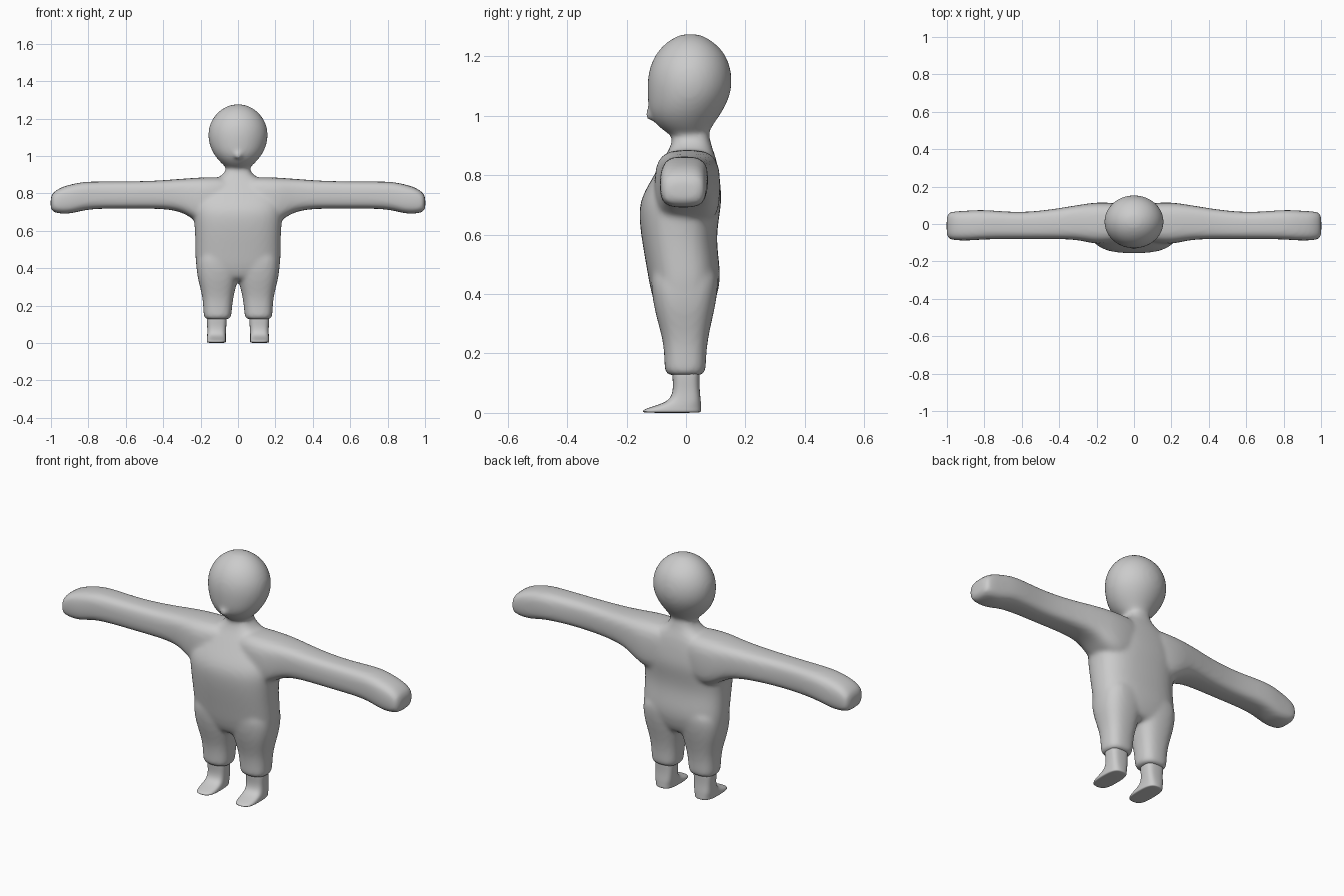
import bpy, bmesh, math
from mathutils import Vector

cube = bpy.data.objects.get("Cube")
if cube:
    bpy.data.objects.remove(cube, do_unlink=True)

grey = bpy.data.materials.new("plain grey")
grey.use_nodes = True
grey.diffuse_color = (0.6, 0.6, 0.6, 1)
grey.node_tree.nodes["Principled BSDF"].inputs["Base Color"].default_value = (0.6, 0.6, 0.6, 1)


def loft(name, sections, axis="z", power=2.4, sides=20):
    """Skin rounded sections (position, min u, max u, min v, max v) along an axis."""
    bm = bmesh.new()
    rings = []
    for pos, u0, u1, v0, v1 in sections:
        ring = []
        for i in range(sides):
            a = 2 * math.pi * i / sides
            c, s = math.cos(a), math.sin(a)
            u = (u0 + u1) / 2 + (u1 - u0) / 2 * math.copysign(abs(c) ** (2 / power), c)
            v = (v0 + v1) / 2 + (v1 - v0) / 2 * math.copysign(abs(s) ** (2 / power), s)
            ring.append(bm.verts.new((u, v, pos) if axis == "z" else (pos, u, v)))
        rings.append(ring)
    for low, high in zip(rings, rings[1:]):
        for i in range(sides):
            j = (i + 1) % sides
            bm.faces.new((low[i], low[j], high[j], high[i]))
    bm.faces.new(rings[0][::-1])
    bm.faces.new(rings[-1])
    bmesh.ops.recalc_face_normals(bm, faces=bm.faces)
    mesh = bpy.data.meshes.new(name)
    bm.to_mesh(mesh)
    bm.free()
    mesh.materials.append(grey)
    obj = bpy.data.objects.new(name, mesh)
    bpy.context.collection.objects.link(obj)
    return obj


def apply_all(obj):
    bpy.ops.object.select_all(action="DESELECT")
    obj.select_set(True)
    bpy.context.view_layer.objects.active = obj
    for mod in list(obj.modifiers):
        bpy.ops.object.modifier_apply(modifier=mod.name)


def rounded(obj, mirror=False):
    sub = obj.modifiers.new("round", "SUBSURF")
    sub.levels = sub.render_levels = 2
    if mirror:
        obj.modifiers.new("other side", "MIRROR").use_mirror_merge = False
    apply_all(obj)
    return obj


# Torso and neck: height, x range, y range
torso = rounded(loft("torso", [
    (z, -w, w, f, b) for z, w, f, b in [
        (0.33, 0.17, -0.08, 0.07), (0.36, 0.215, -0.105, 0.095),
        (0.42, 0.229, -0.122, 0.113), (0.48, 0.231, -0.132, 0.118),
        (0.58, 0.231, -0.15, 0.102), (0.66, 0.238, -0.16, 0.113),
        (0.72, 0.245, -0.156, 0.123), (0.79, 0.24, -0.115, 0.115),
        (0.85, 0.18, -0.08, 0.105), (0.885, 0.10, -0.058, 0.092),
        (0.92, 0.06, -0.045, 0.08), (0.98, 0.06, -0.045, 0.075)]], power=2.6))

# Head, narrowing to the chin
head = rounded(loft("head", [
    (z, -w, w, f, b) for z, w, f, b in [
        (0.92, 0.035, -0.03, 0.06), (0.94, 0.068, -0.062, 0.075),
        (0.97, 0.10, -0.103, 0.092), (1.01, 0.133, -0.127, 0.122),
        (1.06, 0.156, -0.131, 0.148), (1.11, 0.163, -0.133, 0.158),
        (1.16, 0.157, -0.126, 0.153), (1.21, 0.132, -0.104, 0.134),
        (1.25, 0.092, -0.066, 0.094), (1.272, 0.045, -0.025, 0.055),
        (1.276, 0.015, 0.0, 0.03)]], power=2))

# Nose
bpy.ops.mesh.primitive_uv_sphere_add(radius=0.022, location=(0, -0.117, 1.005))
nose = bpy.context.object
nose.name = "nose"
nose.data.materials.append(grey)

# Trouser legs
legs = rounded(loft("legs", [
    (0.125, 0.055, 0.165, -0.05, 0.045), (0.132, 0.038, 0.181, -0.07, 0.064),
    (0.15, 0.034, 0.185, -0.073, 0.068), (0.20, 0.03, 0.187, -0.074, 0.069),
    (0.25, 0.023, 0.192, -0.08, 0.075), (0.31, 0.008, 0.207, -0.097, 0.088),
    (0.37, -0.01, 0.222, -0.112, 0.102), (0.45, -0.01, 0.226, -0.122, 0.113),
    (0.5, 0.02, 0.2, -0.11, 0.10)], power=2.6), mirror=True)

# Arms with mitten hands: x, y range, z range
arms = rounded(loft("arms", [
    (0.0, -0.08, 0.10, 0.68, 0.885), (0.14, -0.11, 0.118, 0.62, 0.888),
    (0.22, -0.105, 0.115, 0.645, 0.885), (0.28, -0.09, 0.105, 0.69, 0.88),
    (0.35, -0.082, 0.094, 0.712, 0.875), (0.45, -0.081, 0.077, 0.718, 0.867),
    (0.6, -0.081, 0.062, 0.718, 0.864), (0.72, -0.081, 0.07, 0.718, 0.864),
    (0.82, -0.084, 0.077, 0.712, 0.864), (0.89, -0.09, 0.072, 0.69, 0.85),
    (0.95, -0.088, 0.069, 0.69, 0.832), (0.985, -0.083, 0.064, 0.698, 0.808),
    (1.003, -0.072, 0.054, 0.712, 0.785)], axis="x", power=3.2), mirror=True)

# Blend everything above the ankles into one smooth skin
bpy.ops.object.select_all(action="DESELECT")
for part in (torso, head, nose, legs, arms):
    part.select_set(True)
bpy.context.view_layer.objects.active = torso
bpy.ops.object.join()
body = torso
body.name = "body"
remesh = body.modifiers.new("blend", "REMESH")
remesh.mode = "VOXEL"
remesh.voxel_size = 0.01
smooth = body.modifiers.new("soften", "SMOOTH")
smooth.factor = 0.5
smooth.iterations = 10
apply_all(body)

# Feet with flat pointed toes
feet = rounded(loft("feet", [
    (0.0, 0.07, 0.16, -0.14, 0.045), (0.004, 0.064, 0.167, -0.15, 0.052),
    (0.014, 0.064, 0.167, -0.14, 0.052), (0.028, 0.065, 0.166, -0.09, 0.051),
    (0.045, 0.065, 0.165, -0.053, 0.05), (0.08, 0.063, 0.164, -0.043, 0.046),
    (0.12, 0.06, 0.168, -0.046, 0.046), (0.16, 0.06, 0.168, -0.048, 0.048)],
    power=3), mirror=True)

for obj in (body, feet):
    obj.data.materials.clear()
    obj.data.materials.append(grey)
    for poly in obj.data.polygons:
        poly.material_index = 0
        poly.use_smooth = True

# Settle the model exactly on the ground and centre it
low = min(v.co.z for v in feet.data.vertices)
for obj in (body, feet):
    for v in obj.data.vertices:
        v.co -= Vector((0, 0, low))
